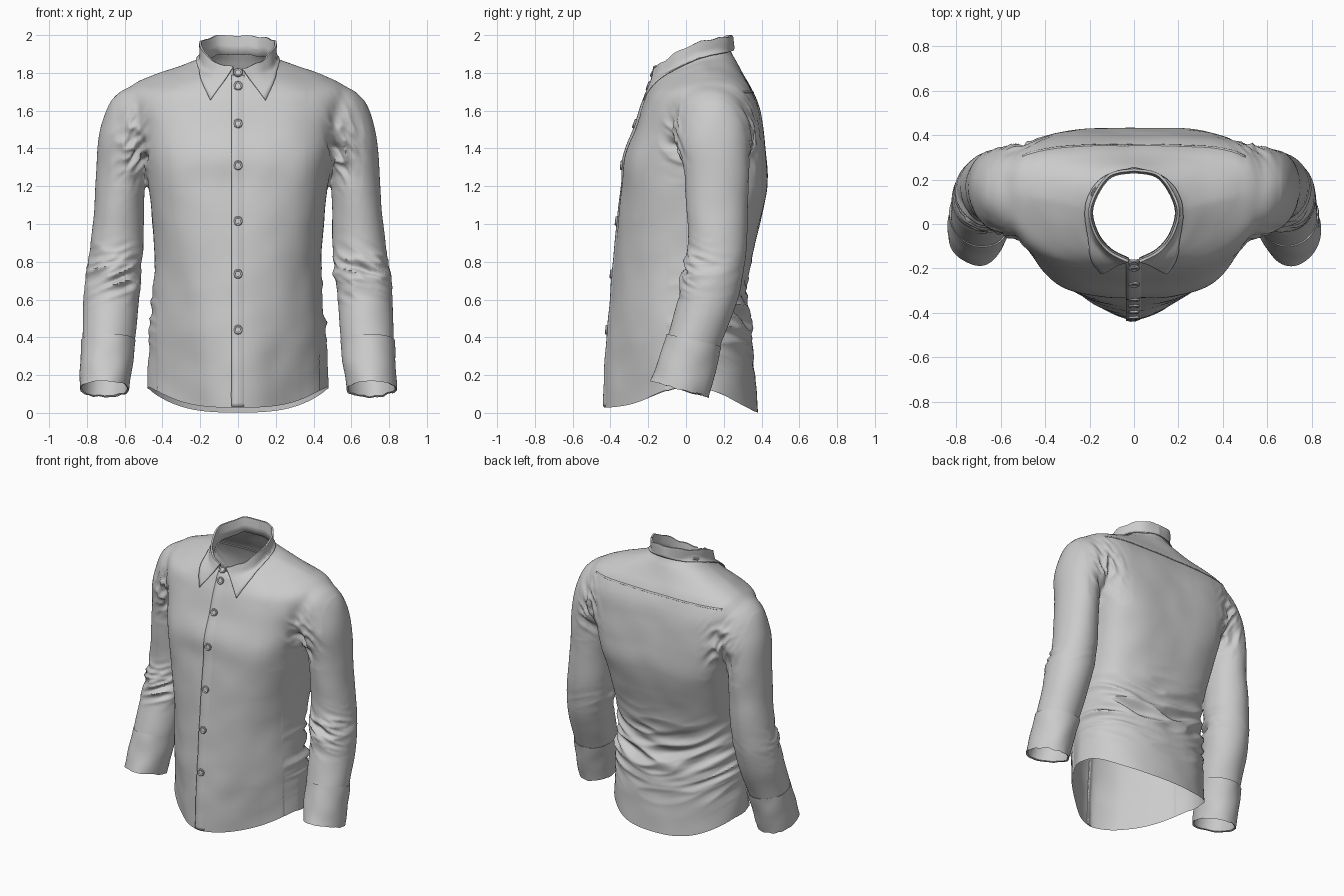
import bpy, bmesh, math
from mathutils import Vector, noise
from mathutils.bvhtree import BVHTree

if "Cube" in bpy.data.objects:
    bpy.data.objects.remove(bpy.data.objects["Cube"])


def spline(keys, n):
    """Catmull-Rom through tuples of any length, n steps per span."""
    out = []
    last = len(keys) - 1
    for i in range(last):
        a, b, c, d = keys[max(i - 1, 0)], keys[i], keys[i + 1], keys[min(i + 2, last)]
        for s in range(n + (i == last - 1)):
            t = s / n
            out.append(tuple(0.5 * (2 * q + (r - p) * t + (2 * p - 5 * q + 4 * r - w) * t * t
                                    + (3 * q - p - 3 * r + w) * t ** 3)
                             for p, q, r, w in zip(a, b, c, d)))
    return out


def loft(bm, rows, closed=True, caps=False):
    vs = [[bm.verts.new(p) for p in r] for r in rows]
    n = len(vs[0])
    for a, b in zip(vs, vs[1:]):
        for i in range(n if closed else n - 1):
            j = (i + 1) % n
            bm.faces.new((a[i], a[j], b[j], b[i]))
    if caps:
        bm.faces.new(vs[0])
        bm.faces.new(vs[-1])


def finish(name, bm, thick=0.0, angle=40):
    bmesh.ops.recalc_face_normals(bm, faces=bm.faces)
    me = bpy.data.meshes.new(name)
    bm.to_mesh(me)
    bm.free()
    ob = bpy.data.objects.new(name, me)
    bpy.context.collection.objects.link(ob)
    if thick:
        m = ob.modifiers.new("thickness", 'SOLIDIFY')
        m.thickness, m.offset = thick, 0
    bpy.ops.object.select_all(action='DESELECT')
    ob.select_set(True)
    bpy.context.view_layer.objects.active = ob
    bpy.ops.object.shade_smooth_by_angle(angle=math.radians(angle))
    return ob


# torso sections: front y,z | half width, side y,z | back y,z | front and back squareness
TORSO = [(-.435, -.1, .485, .02, -.1, .39, -.1, 1.42, .95),
         (-.428, .2, .475, .02, .2, .365, .2, 1.36, .9),
         (-.41, .45, .465, .02, .45, .335, .45, 1.2, .85),
         (-.395, .62, .452, .03, .62, .31, .62, 1.1, .8),
         (-.38, .8, .44, .04, .8, .345, .8, .98, .72),
         (-.362, 1.0, .452, .06, 1.0, .39, 1.0, .84, .62),
         (-.338, 1.2, .475, .09, 1.2, .43, 1.2, .71, .5),
         (-.327, 1.35, .5, .12, 1.35, .427, 1.35, .7, .46),
         (-.275, 1.5, .54, .13, 1.5, .408, 1.5, .78, .46),
         (-.24, 1.6, .575, .14, 1.62, .387, 1.62, .82, .5),
         (-.215, 1.67, .565, .14, 1.73, .345, 1.72, .86, .6),
         (-.195, 1.72, .45, .12, 1.787, .305, 1.79, .93, .8),
         (-.18, 1.76, .3, .09, 1.838, .27, 1.86, 1, .95),
         (-.16, 1.79, .198, .06, 1.875, .235, 1.93, 1, 1),
         (-.16, 1.90, .19, .06, 1.98, .235, 2.03, 1, 1)]


def torso_ring(k, n=96):
    yf, zf, w, ys, zs, yb, zb, pf, pb = k
    ring = []
    for i in range(n):
        s, c = math.sin(2 * math.pi * i / n), math.cos(2 * math.pi * i / n)
        p, yt, zt = (pf, yf, zf) if c > 0 else (pb, yb, zb)
        h = abs(c) ** p
        ring.append((math.copysign(abs(s) ** p * w, s), ys + (yt - ys) * h, zs + (zt - zs) * h))
    return ring


# sleeve sections: centre x,y,z | half width, half depth | roll and pitch in degrees
SLEEVE = [(.36, .13, 1.56, .20, .21, 75, 0), (.50, .14, 1.53, .213, .205, 56, 0),
          (.57, .15, 1.45, .172, .195, 30, 0), (.615, .16, 1.32, .133, .178, 6, 0),
          (.628, .165, 1.1, .132, .165, 0, 0), (.645, .165, .85, .143, .155, 0, -3),
          (.67, .12, .62, .148, .155, 0, -9), (.685, .04, .38, .138, .142, 0, -13),
          (.688, .02, .32, .136, .14, 0, -13)]
CUFF = [(.685, .043, .385, .145, .149, 0, -13), (.697, .005, .25, .139, .154, 0, -15),
        (.708, -.033, .125, .132, .158, 0, -16), (.708, -.031, .13, .122, .146, 0, -16),
        (.697, .005, .25, .128, .143, 0, -15)]


def arm_ring(k, side, n=56):
    x, y, z, ra, rb, a, b = k
    u = Vector((math.cos(math.radians(a)), 0, math.sin(math.radians(a)))) * ra
    v = Vector((0, math.cos(math.radians(b)), math.sin(math.radians(b)))) * rb
    pts = [Vector((x, y, z)) + u * math.cos(t) + v * math.sin(t)
           for t in (2 * math.pi * i / n for i in range(n))]
    return [(p.x * side, p.y, p.z) for p in pts]


# body: torso and sleeves fused into one cloth surface
bm = bmesh.new()
loft(bm, [torso_ring(k) for k in spline(TORSO, 6)], caps=True)
for side in (-1, 1):
    loft(bm, [arm_ring(k, side) for k in spline(SLEEVE, 6)], caps=True)
body = finish("shirt_body", bm)
mod = body.modifiers.new("fuse", 'REMESH')
mod.mode, mod.voxel_size = 'VOXEL', 0.0105
fused = bpy.data.meshes.new_from_object(body.evaluated_get(bpy.context.evaluated_depsgraph_get()))
bpy.data.objects.remove(body)
bm = bmesh.new()
bm.from_mesh(fused)
for _ in range(4):
    bmesh.ops.smooth_vert(bm, verts=bm.verts, factor=.5, use_axis_x=True, use_axis_y=True, use_axis_z=True)
seam = [v for v in bm.verts if 1.2 < v.co.z < 1.78 and .36 < abs(v.co.x) < .66]
for _ in range(20):
    bmesh.ops.smooth_vert(bm, verts=seam, factor=.5, use_axis_x=True, use_axis_y=True, use_axis_z=True)


# openings at neck, hem and wrists
def cut(test, co, no):
    f = [f for f in bm.faces if test(f.calc_center_median())]
    geom = f + list({e for q in f for e in q.edges}) + list({v for q in f for v in q.verts})
    bmesh.ops.bisect_plane(bm, geom=geom, plane_co=co, plane_no=no, clear_outer=True)


cut(lambda c: c.z > 1.7 and abs(c.x) < .3, (0, -.16, 1.79), (0, -.36, 1))
cut(lambda c: c.z < .2 and abs(c.x) < .51, (0, 0, 0), (0, 0, -1))
cut(lambda c: c.z < .5 and abs(c.x) > .51, (.685, .033, .355), (0, -.225, -.974))


def blob(p, c, r):
    d = sum(((a - b) / s) ** 2 for a, b, s in zip(p, c, r))
    return math.exp(-d * 1.5)


def fold(x, y, z):
    """Sharp ridges with a finer crumple on top."""
    p = Vector((x, y, z))
    return .8 - 3.2 * abs(noise.noise(p)) + .5 * noise.noise(p * 2.3)


# wrinkles at elbows, armpits and lower back, soft drape at the front
bm.normal_update()
moves = []
for v in bm.verts:
    x, y, z = v.co
    ax, sg = abs(x), (7 if x > 0 else 0)
    d = .005 * noise.noise(v.co * 6)
    if ax > .49 and z < 1.05:
        m = blob((ax, y, z), (.64, .0, .75), (.24, .2, .12))
        d += .03 * m * fold(x * 5, y * 5, z * 17 + ax * 7)
    if ax > .36 and z > 1.1:
        m = blob((ax, y, z), (.54, -.02, 1.42), (.1, .16, .18)) * min(1, max(0, (ax - .44) * 20))
        d += .026 * m * fold((ax + z * .7) * 17 + sg, y * 5, (z - ax) * 5)
        m = blob((ax, y, z), (.52, .34, 1.44), (.1, .14, .2))
        d += .026 * m * fold((ax - z * .6) * 17 + sg, y * 5, (z + ax) * 5)
    if ax < .5 and z < 1.0:
        if y > -.1:
            m = blob((0, min(y, .25), z), (0, .25, .52), (1, .28, .24))
            d += .027 * m * fold(x * 2.6, 3, (z - .7 * x * x + .12 * x) * 10)
        else:
            d += .016 * noise.noise(Vector((x * 6, 1, z * 1.2))) * (1 - z) * min(1, ax * 6)
    moves.append((v, v.normal * d))
for v, d in moves:
    v.co += d
    x, y, z = v.co
    if abs(x) < .51 and z < .45:          # curved shirt-tail hem
        t = min(1, max(0, (.2 - y) / .4))
        h = .002 + .026 * t * t * (3 - 2 * t) + .12 * min(1, abs(x) / .47) ** 3
        v.co.z += h * (1 - max(z, 0) / .45)
tree = BVHTree.FromBMesh(bm)
finish("shirt_body", bm, angle=70)


def hit(x, z, dy):
    co, no, _, _ = tree.ray_cast(Vector((x, -2 * dy, z)), Vector((0, dy, 0)))
    return co, no


def surface_strip(name, rows, dy, lifts, thick):
    bm = bmesh.new()
    pts = []
    for row in rows:
        h = [hit(x, z, dy) for x, z in row]
        if all(c is not None for c, _ in h):
            pts.append([c + Vector((0, -dy * l, 0)) for (c, _), l in zip(h, lifts)])
    loft(bm, pts, closed=False)
    return finish(name, bm, thick)


# front placket (proud on its open edge, fading into the cloth) and back yoke seam
surface_strip("front_placket", [[(-.035 + .02 * j, .034 + 1.753 * i / 90) for j in range(5)]
                                for i in range(91)], 1, (.005, .005, .003, -.001, -.008), .006)
surface_strip("yoke_seam", [[(-.5 + i / 60, 1.695 + .008 * j) for j in range(2)]
                            for i in range(61)], -1, (.001, -.002), .004)

# buttons: dished discs facing along the cloth
for i, z in enumerate((1.8, 1.73, 1.53, 1.31, 1.015, .735, .44)):
    co, no = hit(0, min(z, 1.775), 1)
    bm = bmesh.new()
    loft(bm, [[(r * math.cos(a), r * math.sin(a), h) for a in (math.tau * k / 24 for k in range(24))]
              for r, h in ((.024, 0), (.025, .008), (.021, .012), (.017, .011), (.014, .008))], caps=True)
    ob = finish(f"button_{i + 1}", bm)
    ob.location = Vector((co.x, co.y - .005, z))
    ob.rotation_euler = no.to_track_quat('Z', 'Y').to_euler()

# cuffs
for side, label in ((-1, "right"), (1, "left")):
    bm = bmesh.new()
    first = SLEEVE[7][:3] + (.137, .141, 0, -13)
    loft(bm, [arm_ring(k, side) for k in [first] + spline(CUFF[:3], 5) + CUFF[3:]])
    for v in bm.verts:
        low = max(0, .2 - v.co.z) / .1
        v.co += Vector((v.co.x - .7 * side, v.co.y, 0)) * .05 * noise.noise(v.co * 9)
        v.co.z += .012 * low * noise.noise(v.co * 22)
    finish(f"{label}_cuff", bm)

# collar: folded leaf and inner stand, from front tip round to centre back
EDGE = [(.143, -.2, 1.645), (.18, -.12, 1.72), (.2, -.02, 1.80),
        (.19, .11, 1.86), (.115, .215, 1.905), (0, .255, 1.92)]
RIDGE = [(.025, -.172, 1.825), (.115, -.125, 1.855), (.18, -.04, 1.91),
         (.2, .08, 1.965), (.12, .218, 1.99), (0, .247, 1.995)]
bm = bmesh.new()
halves = []
for side in (-1, 1):
    rows = []
    for e, r in zip(spline(EDGE, 8), spline(RIDGE, 8)):
        e, r = Vector(e), Vector(r)
        r.z += .012 * noise.noise(Vector((r.x * side, r.y, 0)) * 14)
        row = []
        for j in range(8):
            p = e.lerp(r, j / 7)
            p.x *= side
            co, no, _, _ = tree.find_nearest(p)
            if j < 6 and (j == 0 or (p - co).dot(no) < .009):
                p = co + no * .01
            row.append(p)
        for drop, k in ((.0, .965), (.05, .94), (.10, .92)):
            row.append(Vector((r.x * side * k, .05 + (r.y - .05) * k, r.z - drop)))
        rows.append(row)
    halves.append(rows)
loft(bm, halves[0][:-1] + halves[1][::-1], closed=False)
finish("collar", bm, .006, 50)
